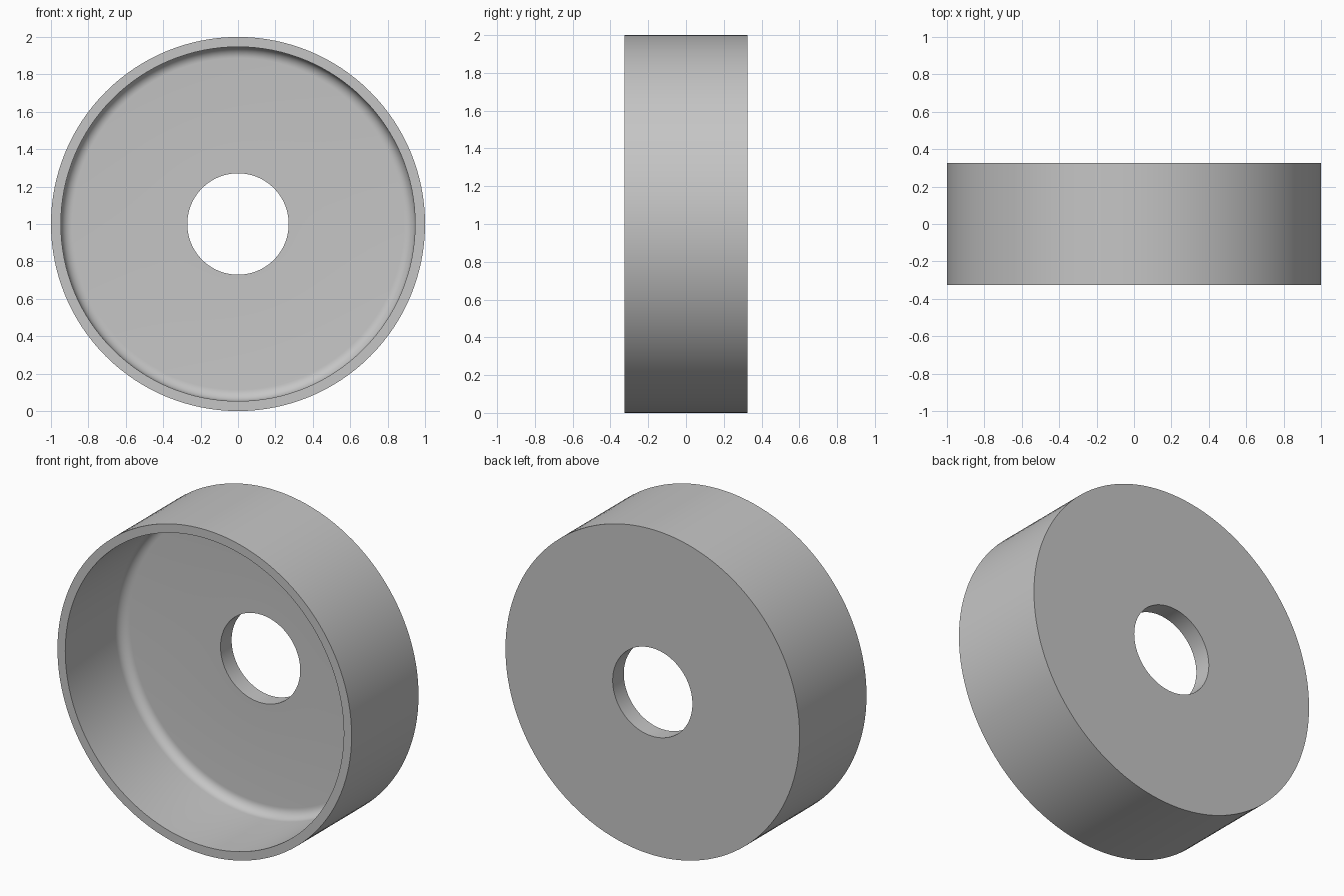
import bpy
import bmesh
import math
from mathutils import Matrix, Vector

cube = bpy.data.objects.get("Cube")
if cube:
    bpy.data.objects.remove(cube, do_unlink=True)

# Dimensions
OUTER, INNER, HOLE = 1.0, 0.947, 0.271
HALF_DEPTH, FLOOR, FILLET = 0.325, 0.108, 0.06
SEGMENTS, FILLET_STEPS = 128, 8

# Single grey material
grey = bpy.data.materials.new("plain grey")
grey.use_nodes = True
colour = (0.56, 0.56, 0.56, 1)
grey.diffuse_color = colour
grey.node_tree.nodes["Principled BSDF"].inputs["Base Color"].default_value = colour

# Cross-section as (radius, y): back face, outer wall, rim, inner wall, fillet, floor
floor_y = HALF_DEPTH - FLOOR
profile = [(HOLE, HALF_DEPTH), (OUTER, HALF_DEPTH), (OUTER, -HALF_DEPTH), (INNER, -HALF_DEPTH)]
for i in range(FILLET_STEPS + 1):
    a = math.pi / 2 * i / FILLET_STEPS
    profile.append((INNER - FILLET + FILLET * math.cos(a), floor_y - FILLET + FILLET * math.sin(a)))
profile.append((HOLE, floor_y))

# Spin the closed section around the y axis
bm = bmesh.new()
verts = [bm.verts.new((r, y, 0)) for r, y in profile]
edges = [bm.edges.new((v, verts[(i + 1) % len(verts)])) for i, v in enumerate(verts)]
bmesh.ops.spin(bm, geom=verts + edges, cent=Vector(), axis=(0, 1, 0),
               angle=math.tau, steps=SEGMENTS, use_merge=True)
bmesh.ops.remove_doubles(bm, verts=bm.verts, dist=0.0001)
bmesh.ops.recalc_face_normals(bm, faces=bm.faces)
bmesh.ops.transform(bm, matrix=Matrix.Translation((0, 0, OUTER)), verts=bm.verts)

mesh = bpy.data.meshes.new("round_cup")
bm.to_mesh(mesh)
bm.free()
mesh.materials.append(grey)
cup = bpy.data.objects.new("round_cup", mesh)
bpy.context.collection.objects.link(cup)

# Smooth the curved walls, keep the rims crisp
bpy.ops.object.select_all(action="DESELECT")
cup.select_set(True)
bpy.context.view_layer.objects.active = cup
bpy.ops.object.shade_smooth_by_angle(angle=math.radians(30))
